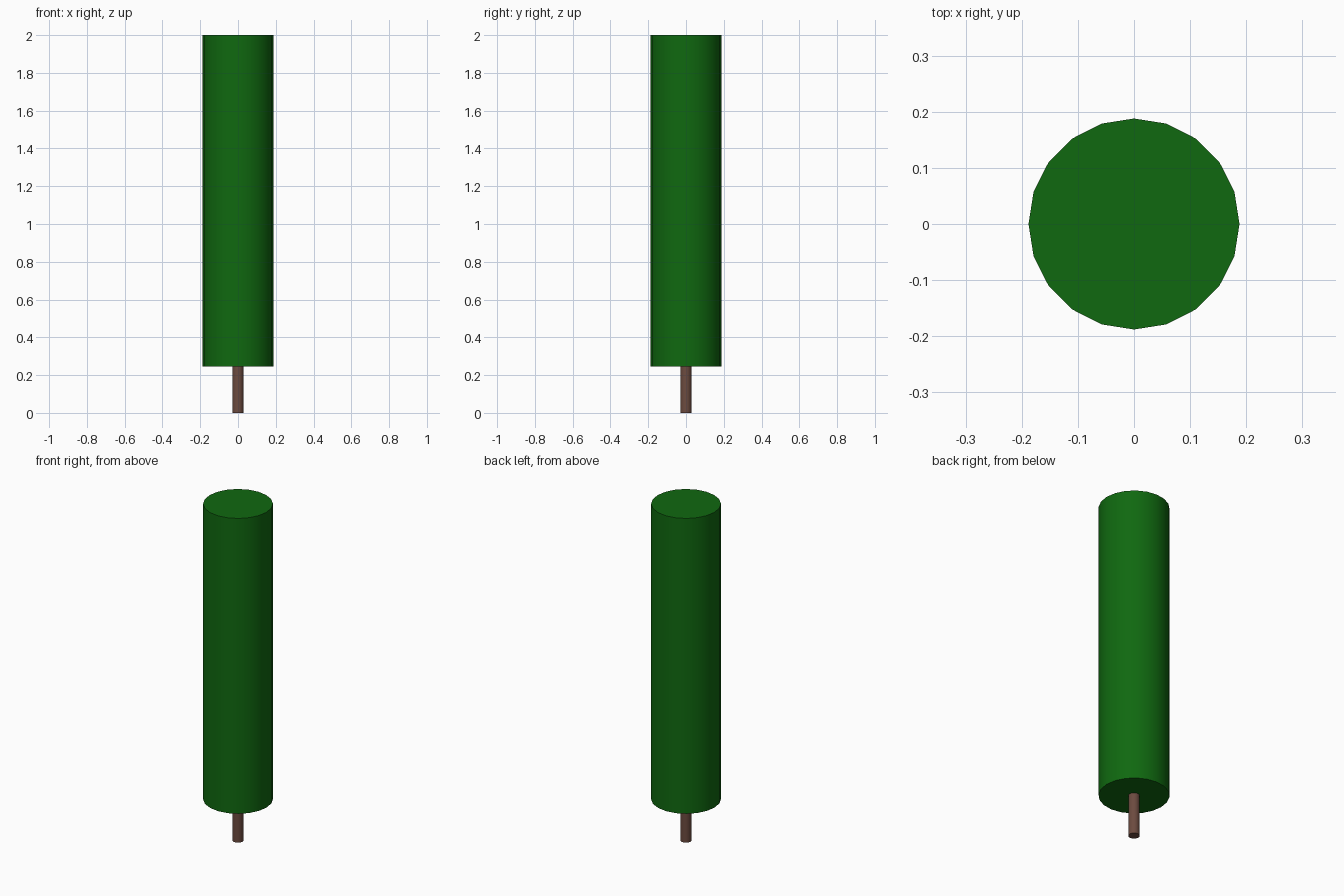
import bpy
from math import radians

if "Cube" in bpy.data.objects:
    bpy.data.objects.remove(bpy.data.objects["Cube"])


def material(name, color):
    mat = bpy.data.materials.new(name)
    mat.diffuse_color = (*color, 1.0)
    mat.use_nodes = True
    mat.node_tree.nodes["Principled BSDF"].inputs["Base Color"].default_value = mat.diffuse_color
    return mat


def column(name, radius, z0, z1, mat):
    """Upright 20-sided cylinder with smooth sides and sharp rims."""
    bpy.ops.mesh.primitive_cylinder_add(
        vertices=20, radius=radius, depth=z1 - z0, location=(0, 0, (z0 + z1) / 2))
    obj = bpy.context.object
    obj.name = name
    obj.data.materials.append(mat)
    bpy.ops.object.shade_smooth_by_angle(angle=radians(30))
    return obj


# Thin trunk standing on the ground
column("trunk", 0.03, 0.0, 0.245, material("bark", (0.15, 0.07, 0.05)))

# Tall columnar foliage
column("foliage", 0.188, 0.245, 2.0, material("leaves", (0.005, 0.14, 0.005)))
